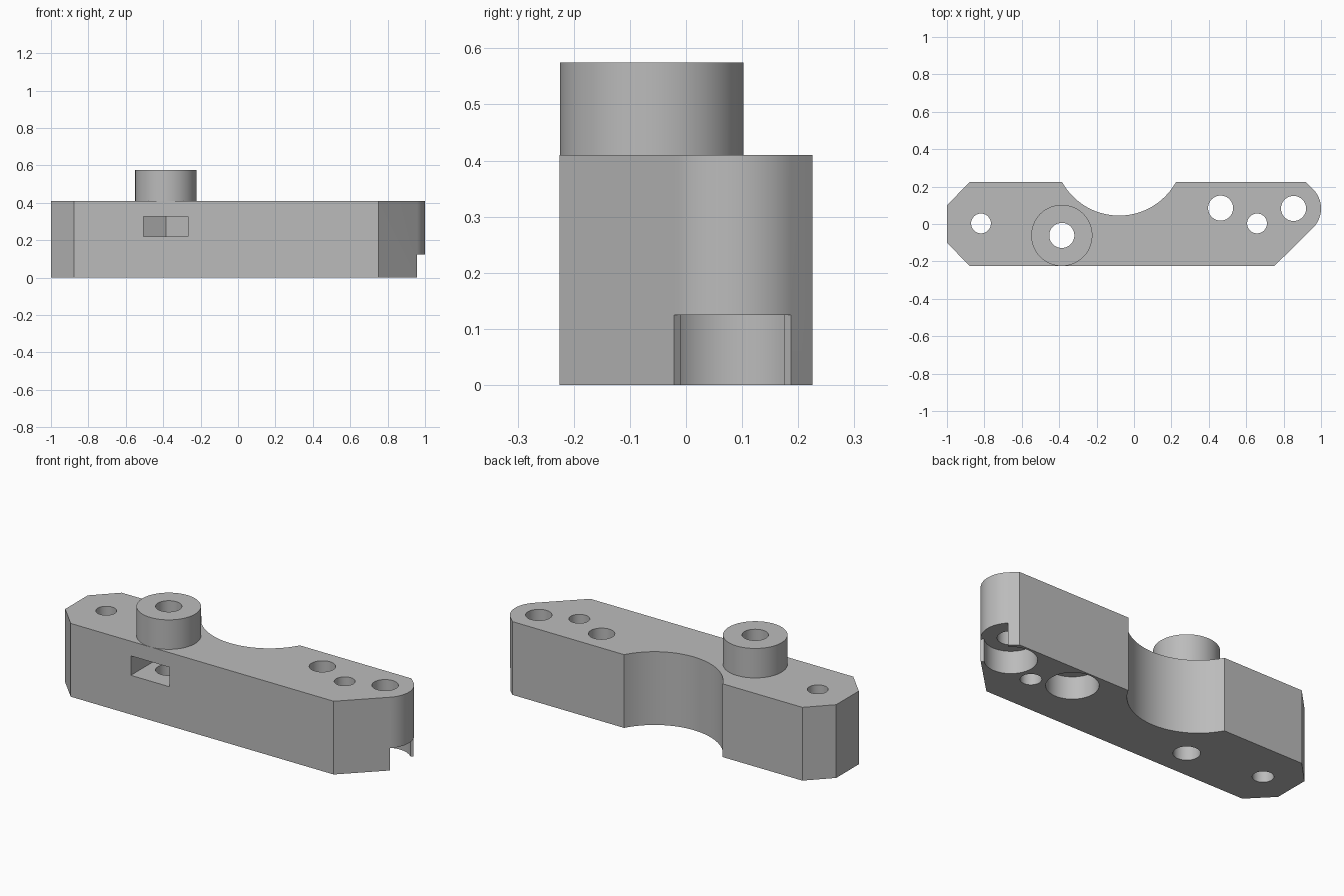
import bpy, bmesh, math

if "Cube" in bpy.data.objects:
    bpy.data.objects.remove(bpy.data.objects["Cube"])

SEG = 96
gray = bpy.data.materials.new("plain gray")
gray.diffuse_color = (0.5, 0.5, 0.5, 1)
gray.use_nodes = True
gray.node_tree.nodes["Principled BSDF"].inputs["Base Color"].default_value = gray.diffuse_color


def prism(name, pts, z0, z1):
    """Extrude a flat outline from z0 up to z1."""
    bm = bmesh.new()
    face = bm.faces.new([bm.verts.new((x, y, z0)) for x, y in pts])
    res = bmesh.ops.extrude_face_region(bm, geom=[face])
    verts = [g for g in res["geom"] if isinstance(g, bmesh.types.BMVert)]
    bmesh.ops.translate(bm, verts=verts, vec=(0, 0, z1 - z0))
    bmesh.ops.recalc_face_normals(bm, faces=bm.faces)
    mesh = bpy.data.meshes.new(name)
    bm.to_mesh(mesh)
    bm.free()
    mesh.materials.append(gray)
    ob = bpy.data.objects.new(name, mesh)
    bpy.context.collection.objects.link(ob)
    return ob


def arc(cx, cy, r, a0, a1, n):
    """Points along an arc, angles in degrees, both ends included."""
    return [(cx + r * math.cos(math.radians(a0 + (a1 - a0) * i / n)),
             cy + r * math.sin(math.radians(a0 + (a1 - a0) * i / n)))
            for i in range(n + 1)]


def cylinder(name, cx, cy, r, z0, z1):
    return prism(name, arc(cx, cy, r, 0, 360, SEG)[:-1], z0, z1)


def combine(target, tool, operation):
    """Apply a boolean and discard the tool."""
    bpy.context.view_layer.objects.active = target
    mod = target.modifiers.new("boolean", "BOOLEAN")
    mod.operation, mod.solver, mod.object = operation, "EXACT", tool
    bpy.ops.object.modifier_apply(modifier=mod.name)
    bpy.data.objects.remove(tool)


H, W = 0.41, 0.225            # body height and half depth
EX, EY, ER = 0.853, 0.083, 0.147   # rounded end
BX, BY = -0.386, -0.061       # boss axis

# Body: chamfered left end, rounded right end, scooped back edge
half = math.degrees(math.asin(0.305 / 0.348))
outline = [(-1, 0.1), (-1, -0.1), (-0.878, -W), (0.75, -W)]
outline += arc(EX, EY, ER, -45, 45, 24)
outline += [(0.917, W)]
outline += arc(-0.08, 0.393, 0.348, -90 + half, -90 - half, 48)
outline += [(-0.878, W)]
body = prism("bracket_body", outline, 0, H)

# Raised boss
combine(body, cylinder("boss", BX, BY, 0.1635, 0.38, 0.575), "UNION")

# Through holes
for x, y, r in [(-0.818, 0.003, 0.053), (BX, BY, 0.067), (0.463, 0.085, 0.067),
                (0.658, 0.003, 0.053), (EX, EY, 0.067)]:
    combine(body, cylinder("hole", x, y, r, -0.1, 0.8), "DIFFERENCE")

# Counterbores underneath
for x, y in [(0.463, 0.085), (EX, EY)]:
    combine(body, cylinder("counterbore", x, y, 0.13, -0.1, 0.125), "DIFFERENCE")

# Wedge opening the end counterbore to the outside
combine(body, prism("end_opening", [(EX, EY), (EX + 0.3, EY - 0.3), (EX + 0.3, EY + 0.3)],
                    -0.1, 0.125), "DIFFERENCE")

# Nut slot in the front with a pointed hexagonal back
s = 0.12
combine(body, prism("nut_slot", [(BX - s, -0.4), (BX + s, -0.4), (BX + s, BY + s / math.sqrt(3)),
                                 (BX, BY + 2 * s / math.sqrt(3)), (BX - s, BY + s / math.sqrt(3))],
                    0.219, 0.328), "DIFFERENCE")

# Smooth curved walls, sharp edges
bpy.ops.object.select_all(action="DESELECT")
body.select_set(True)
bpy.context.view_layer.objects.active = body
bpy.ops.object.shade_smooth_by_angle(angle=math.radians(30))
